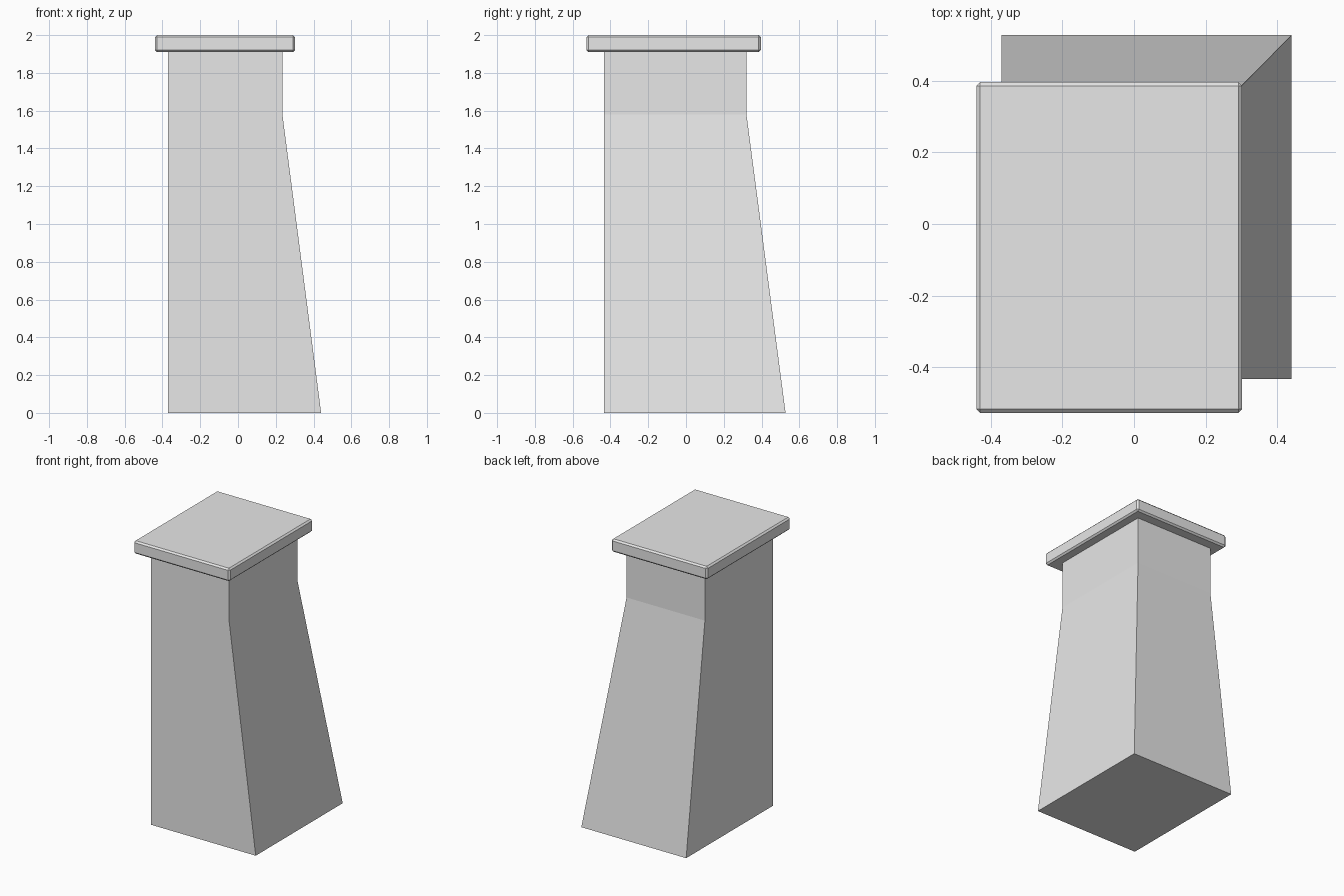
import bpy
import bmesh

cube = bpy.data.objects.get("Cube")
if cube:
    bpy.data.objects.remove(cube, do_unlink=True)

stone = bpy.data.materials.new("light_grey_stone")
stone.use_nodes = True
colour = (0.8, 0.8, 0.8, 1.0)
stone.diffuse_color = colour
stone.node_tree.nodes["Principled BSDF"].inputs["Base Color"].default_value = colour


def stacked_block(name, left, front, sections):
    """Loft rectangles that share the corner (left, front); sections are (z, right, back)."""
    bm = bmesh.new()
    rings = []
    for z, right, back in sections:
        corners = ((left, front), (right, front), (right, back), (left, back))
        rings.append([bm.verts.new((x, y, z)) for x, y in corners])
    for low, high in zip(rings, rings[1:]):
        for i in range(4):
            j = (i + 1) % 4
            bm.faces.new((low[i], low[j], high[j], high[i]))
    bm.faces.new(rings[0][::-1])
    bm.faces.new(rings[-1])
    mesh = bpy.data.meshes.new(name)
    bm.to_mesh(mesh)
    bm.free()
    mesh.materials.append(stone)
    obj = bpy.data.objects.new(name, mesh)
    bpy.context.collection.objects.link(obj)
    return obj


# Pillar shaft: two upright sides, two sides flaring out towards the foot
stacked_block("pillar_shaft", -0.37, -0.433,
              [(0, 0.44, 0.527), (1.58, 0.235, 0.32), (1.92, 0.235, 0.32)])

# Overhanging cap slab with chamfered edges
cap = stacked_block("cap_slab", -0.44, -0.527,
                    [(1.91, 0.302, 0.396), (2.0, 0.302, 0.396)])
chamfer = cap.modifiers.new("chamfer", "BEVEL")
chamfer.width = 0.011
chamfer.segments = 1
